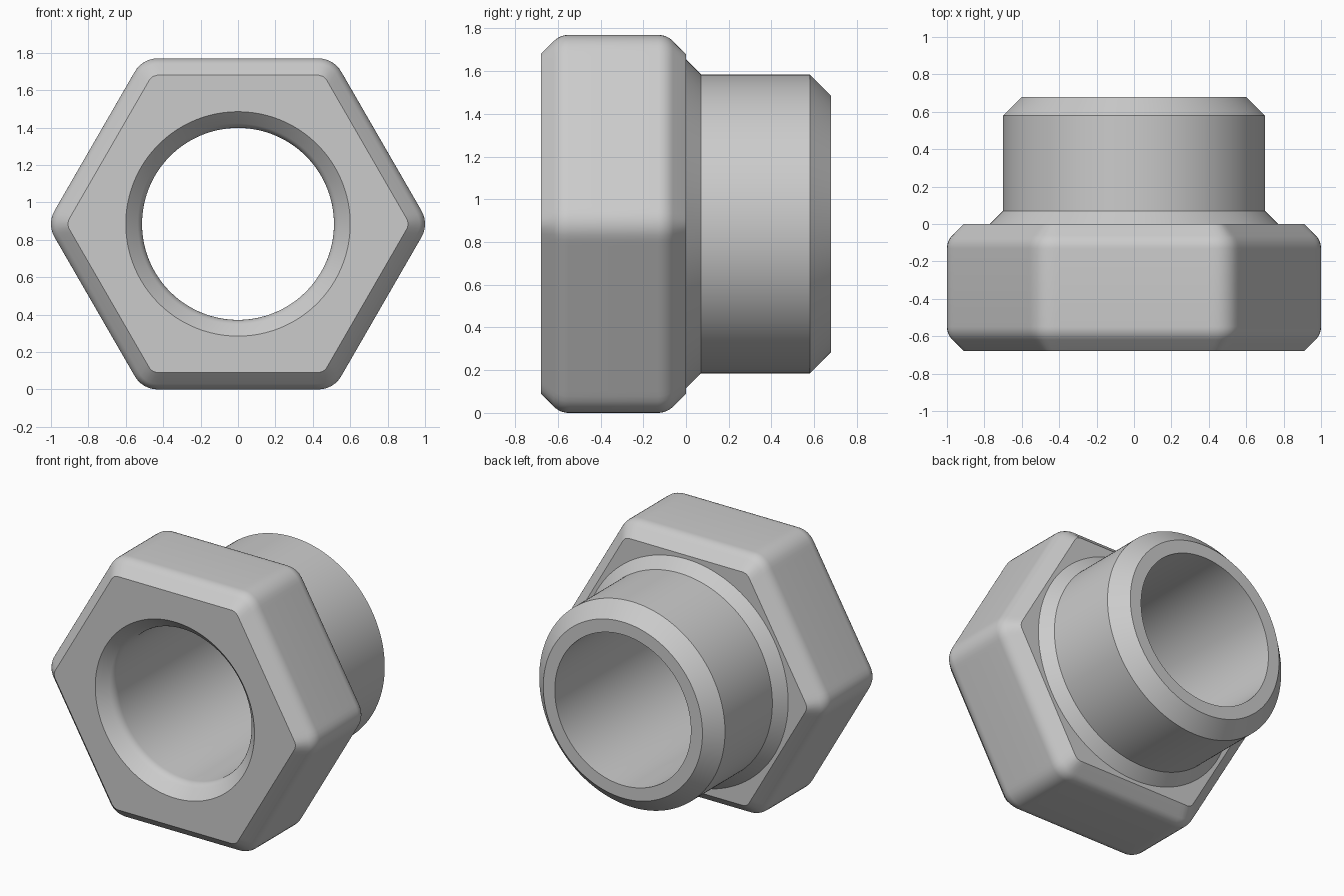
import bpy, bmesh
from math import pi, sin, cos, tan, atan, sqrt, radians

cube = bpy.data.objects.get("Cube")
if cube:
    bpy.data.objects.remove(cube, do_unlink=True)

STEPS = 240          # points around each ring
APOTHEM = 0.885      # half the width across the hexagon flats
CORNER = 0.14        # rounding of the hexagon corners
HALF = 0.68          # half length along the axis
BORE = 0.513


def hex_radius(angle, apothem, corner):
    """Polar radius of a rounded hexagon with flats at top and bottom."""
    t = abs((angle % (pi / 3)) - pi / 6)
    flat = apothem - corner
    if t <= atan(flat * tan(pi / 6) / apothem):
        return apothem / cos(t)
    c, phi = flat / cos(pi / 6), pi / 6 - t
    return c * cos(phi) + sqrt(corner ** 2 - (c * sin(phi)) ** 2)


def soft_chamfer(size, fillet, count=6):
    """(inset, depth) pairs: a 45 degree chamfer blended into the wall."""
    end = size + fillet * tan(pi / 8)
    pairs = [(size, 0)]
    for i in range(count + 1):
        a = radians(45) * (1 - i / count)
        pairs.append((fillet * (1 - cos(a)), end - fillet * sin(a)))
    return pairs


def hexagon(inset, y):
    return (y, APOTHEM - inset, CORNER - inset)


def circle(radius, y):
    return (y, radius, radius)


# Hexagonal head, from its front face to its back face
edge = soft_chamfer(0.09, 0.1)
rings = [hexagon(inset, -HALF + d) for inset, d in edge]
rings += [hexagon(inset, -d) for inset, d in reversed(edge)]

# Conical collar, round spigot and its chamfered end
rings += [circle(r, y) for r, y in
          [(0.77, 0), (0.70, 0.07), (0.70, 0.58), (0.60, HALF)]]

# Through bore with a soft countersink at the front
rings.append(circle(BORE, HALF))
rings += [circle(BORE + inset, -HALF + d)
          for inset, d in reversed(soft_chamfer(0.087, 0.08))]

# Loft the rings into one closed shell
bm = bmesh.new()
loops = []
for y, apothem, corner in rings:
    loop = []
    for i in range(STEPS):
        a = 2 * pi * i / STEPS
        r = hex_radius(a, apothem, corner)
        loop.append(bm.verts.new((r * cos(a), y, APOTHEM + r * sin(a))))
    loops.append(loop)
for k, loop in enumerate(loops):
    after = loops[(k + 1) % len(loops)]
    for i in range(STEPS):
        j = (i + 1) % STEPS
        bm.faces.new((loop[i], loop[j], after[j], after[i]))
bmesh.ops.recalc_face_normals(bm, faces=bm.faces)

mesh = bpy.data.meshes.new("hex_bushing")
bm.to_mesh(mesh)
bm.free()
bushing = bpy.data.objects.new("hex_bushing", mesh)
bpy.context.collection.objects.link(bushing)

# Plain grey metal
grey = bpy.data.materials.new("plain_grey")
grey.use_nodes = True
colour = (0.6, 0.6, 0.6, 1)
grey.diffuse_color = colour
grey.node_tree.nodes["Principled BSDF"].inputs["Base Color"].default_value = colour
mesh.materials.append(grey)

# Smooth walls with crisp chamfer edges
bpy.ops.object.select_all(action="DESELECT")
bushing.select_set(True)
bpy.context.view_layer.objects.active = bushing
bpy.ops.object.shade_smooth_by_angle(angle=radians(30))
